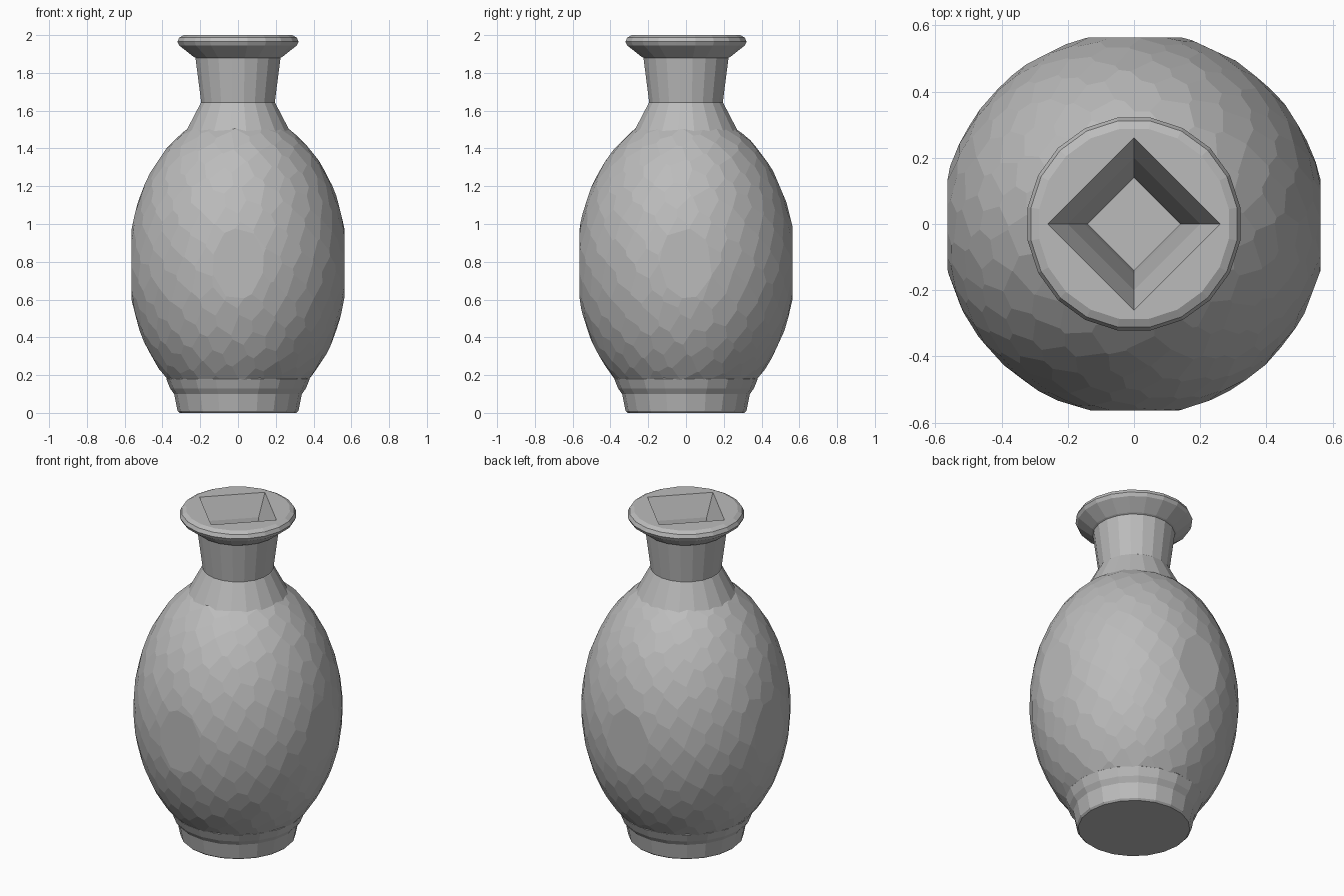
import bpy, bmesh, math, random
from mathutils import Vector

random.seed(4)
cube = bpy.data.objects.get("Cube")
if cube:
    bpy.data.objects.remove(cube, do_unlink=True)

# Single stoneware colour
clay = bpy.data.materials.new("grey clay")
clay.use_nodes = True
clay.diffuse_color = (0.5, 0.5, 0.5, 1)
clay.node_tree.nodes["Principled BSDF"].inputs["Base Color"].default_value = (0.5, 0.5, 0.5, 1)


def make_object(name, bm):
    bmesh.ops.recalc_face_normals(bm, faces=bm.faces[:])
    mesh = bpy.data.meshes.new(name)
    bm.to_mesh(mesh)
    bm.free()
    mesh.materials.append(clay)
    obj = bpy.data.objects.new(name, mesh)
    bpy.context.scene.collection.objects.link(obj)
    return obj


def lathe(name, profile, sides, turn=0.0):
    """Closed solid turned around z from (radius, height) pairs."""
    bm = bmesh.new()
    rings = []
    for r, z in profile:
        angles = [turn + math.tau * i / sides for i in range(sides)]
        rings.append([bm.verts.new((r * math.cos(a), r * math.sin(a), z)) for a in angles])
    for low, high in zip(rings, rings[1:]):
        for i in range(sides):
            j = (i + 1) % sides
            bm.faces.new((low[i], low[j], high[j], high[i]))
    bm.faces.new(rings[0][::-1])
    bm.faces.new(rings[-1])
    return make_object(name, bm)


def trim(bm, point, normal):
    """Slice off everything beyond a plane and close the cut."""
    cut = bmesh.ops.bisect_plane(
        bm, geom=bm.verts[:] + bm.edges[:] + bm.faces[:], dist=1e-6,
        plane_co=point, plane_no=normal, clear_outer=True)
    edges = [e for e in cut["geom_cut"] if isinstance(e, bmesh.types.BMEdge) and e.is_boundary]
    if len(edges) > 2:
        bmesh.ops.contextual_create(bm, geom=edges)


def carved_body(name, radius, half_height, centre, facets):
    """Egg shape carved from a block by many tangent cuts."""
    bm = bmesh.new()
    bmesh.ops.create_cube(bm, size=2)
    middle = Vector((0, 0, centre))
    bmesh.ops.translate(bm, verts=bm.verts[:], vec=middle)
    golden = math.pi * (3 - math.sqrt(5))
    # Broad flats on the four sides, then base and top
    for i in range(4):
        side = Vector((round(math.cos(i * math.pi / 2)), round(math.sin(i * math.pi / 2)), 0))
        trim(bm, middle + side * 0.563, side)
    trim(bm, Vector((0, 0, 0.02)), Vector((0, 0, -1)))
    trim(bm, Vector((0, 0, 1.56)), Vector((0, 0, 1)))
    for i in range(facets):
        z = 1 - 2 * (i + 0.5) / facets
        r = math.sqrt(1 - z * z)
        d = Vector((r * math.cos(i * golden), r * math.sin(i * golden), z))
        d += Vector([random.uniform(-0.03, 0.03) for _ in range(3)])
        d.normalize()
        point = middle + Vector((d.x * radius, d.y * radius, d.z * half_height))
        normal = Vector((d.x / radius, d.y / radius, d.z / half_height)).normalized()
        trim(bm, point, normal)
    return make_object(name, bm)


# Body, foot, and the neck with its shoulder and flared rim
body = carved_body("body", 0.577, 0.80, 0.79, 450)
foot = lathe("foot", [(0.31, 0), (0.32, 0.01), (0.338, 0.1), (0.36, 0.13),
                      (0.38, 0.18), (0.3, 0.3)], 20)
neck = lathe("neck_and_rim", [(0.30, 1.45), (0.2, 1.64), (0.197, 1.642), (0.228, 1.88),
                              (0.238, 1.885), (0.315, 1.945), (0.325, 1.965),
                              (0.315, 1.987), (0.29, 2.0)], 20, math.pi / 20)

# Four-sided hollow running down from the mouth
cutter = lathe("hollow_cutter", [(0.2, 0.12), (0.3, 0.5), (0.3, 1.1), (0.14, 1.4), (0.14, 1.6),
                                 (0.15, 1.66), (0.2, 1.87), (0.26, 2.0), (0.265, 2.02)], 4)
cutter.hide_render = True
for part in (body, foot, neck):
    mod = part.modifiers.new("hollow", "BOOLEAN")
    mod.operation = "DIFFERENCE"
    mod.solver = "EXACT"
    mod.object = cutter
bpy.context.view_layer.update()
graph = bpy.context.evaluated_depsgraph_get()
hollowed = [(p, bpy.data.meshes.new_from_object(p.evaluated_get(graph))) for p in (body, foot, neck)]
for part, mesh in hollowed:
    part.modifiers.clear()
    part.data = mesh
bpy.data.objects.remove(cutter, do_unlink=True)
